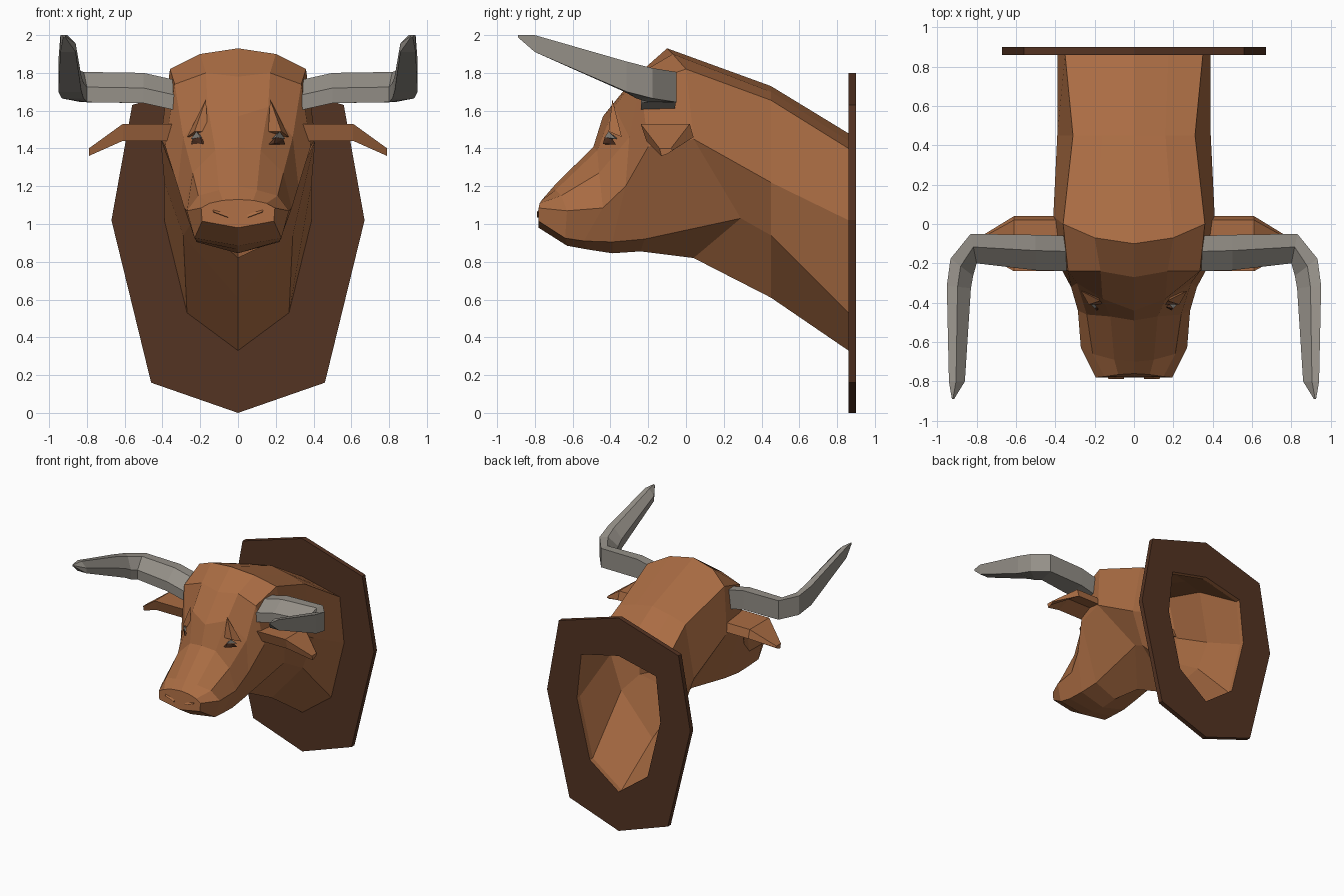
import bpy
import bmesh
from mathutils import Vector

cube = bpy.data.objects.get("Cube")
if cube:
    bpy.data.objects.remove(cube, do_unlink=True)


def material(name, rgb):
    mat = bpy.data.materials.new(name)
    mat.use_nodes = True
    mat.diffuse_color = (*rgb, 1)
    shader = mat.node_tree.nodes["Principled BSDF"]
    shader.inputs["Base Color"].default_value = (*rgb, 1)
    shader.inputs["Roughness"].default_value = 0.9
    return mat


HIDE = material("tan hide", (0.40, 0.15, 0.056))
WOOD = material("dark wood", (0.088, 0.033, 0.016))
HORN = material("grey horn", (0.296, 0.275, 0.243))


def finish(name, bm, mat):
    """Turn a bmesh into a flat shaded object."""
    bmesh.ops.recalc_face_normals(bm, faces=bm.faces)
    mesh = bpy.data.meshes.new(name)
    bm.to_mesh(mesh)
    bm.free()
    mesh.materials.append(mat)
    obj = bpy.data.objects.new(name, mesh)
    bpy.context.collection.objects.link(obj)
    return obj


def loft(name, rings, mat, cap_start=True, cap_end=True):
    """Skin a row of rings that have equal point counts."""
    bm = bmesh.new()
    loops = [[bm.verts.new(p) for p in ring] for ring in rings]
    for a, b in zip(loops, loops[1:]):
        for i in range(len(a)):
            j = (i + 1) % len(a)
            bm.faces.new((a[i], a[j], b[j], b[i]))
    if cap_start:
        bm.faces.new(loops[0])
    if cap_end:
        bm.faces.new(loops[-1])
    return finish(name, bm, mat)


def hull(name, points, mat):
    """Small faceted solid around a few points."""
    bm = bmesh.new()
    for p in points:
        bm.verts.new(p)
    bmesh.ops.convex_hull(bm, input=bm.verts)
    return finish(name, bm, mat)


def full_ring(half):
    """Complete a half section that starts and ends on the centre line."""
    return half + [(-x, y, z) for x, y, z in reversed(half[1:-1])]


def flip(points, side):
    return [(side * x, y, z) for x, y, z in points]


# Wall plaque: an eight sided board, open where the neck passes through
outer = [(0, 0), (.46, .16), (.67, 1.02), (.56, 1.63), (0, 1.8)]
inner = [(0, .33), (.27, .53), (.39, 1.02), (.35, 1.40), (0, 1.48)]


def board_ring(outline, y):
    return full_ring([(x, y, z) for x, z in outline])


loft("plaque", [board_ring(inner, .86), board_ring(outer, .86),
                board_ring(outer, .90), board_ring(inner, .90)],
     WOOD, False, False)

# Neck and head: half sections from throat to crown, open at the plaque
neck_back = [(0, .86, .33), (.27, .86, .53), (.39, .86, 1.02),
             (.35, .86, 1.40), (.175, .86, 1.44), (0, .86, 1.48)]
neck_end = [(x, .90, z) for x, y, z in neck_back]
neck_middle = [(0, .45, .61), (.29, .45, .94), (.39, .45, 1.22),
               (.31, .45, 1.655), (.16, .45, 1.70), (0, .45, 1.73)]
nape = [(0, .04, .82), (.23, .29, 1.03), (.41, .04, 1.45),
        (.36, 0, 1.82), (.2, -.07, 1.90), (0, -.10, 1.93)]
temple = [(0, -.24, .855), (.21, -.22, .92), (.385, -.2, 1.41),
          (.335, -.24, 1.74), (.17, -.24, 1.80), (0, -.27, 1.78)]
brow = [(0, -.39, .845), (.22, -.39, .905), (.32, -.32, 1.20),
        (.29, -.30, 1.46), (.16, -.38, 1.62), (0, -.44, 1.57)]
bridge = [(0, -.52, .865), (.22, -.54, .91), (.285, -.44, 1.085),
          (.24, -.46, 1.27), (.12, -.47, 1.39), (0, -.49, 1.41)]
muzzle = [(0, -.63, .885), (.23, -.64, .925), (.27, -.63, 1.07),
          (.21, -.66, 1.15), (.1, -.69, 1.18), (0, -.7, 1.20)]
nose = [(0, -.78, .98), (.19, -.78, 1.015), (.195, -.78, 1.085),
        (.15, -.775, 1.11), (.08, -.765, 1.125), (0, -.76, 1.13)]
sections = [neck_end, neck_back, neck_middle, nape,
            temple, brow, bridge, muzzle, nose]
loft("head_and_neck", [full_ring(s) for s in sections], HIDE, cap_start=False)

# Horn: box section with a bevelled upper edge, turned forward at the bend
profile = [(-.09, .08), (-.01, .08), (.09, 0), (.09, -.08), (-.09, -.08)]
# centre, inward direction, width scale, height scale
stations = [((.32, -.15, 1.68), (0, -1), 1, 1),
            ((.50, -.145, 1.72), (0, -1), 1, 1),
            ((.815, -.125, 1.725), (-.2, -.98), .85, 1),
            ((.875, -.22, 1.745), (-.8, -.6), .8, 1),
            ((.89, -.32, 1.78), (-1, -.1), .68, 1),
            ((.90, -.80, 1.955), (-1, 0), .45, .56),
            ((.92, -.89, 1.995), (-1, 0), .06, .08)]
horn_rings = []
for centre, (dx, dy), wide, high in stations:
    c = Vector(centre)
    horn_rings.append([tuple(c + Vector((dx * u * wide, dy * u * wide, w * high)))
                       for u, w in profile])

# Ear: drooping leaf, hollowed below, that tapers to a blunt tip
ear_profile = [(-.24, 1.53), (.02, 1.53), (.04, 1.46), (-.09, 1.49), (-.21, 1.44)]
ear_tip = [(-.14, 1.40), (-.08, 1.40), (-.07, 1.39), (-.10, 1.37), (-.13, 1.36)]
ear_rings = [[(x, y, z) for y, z in section] for x, section in
             ((.34, ear_profile), (.61, ear_profile), (.79, ear_tip))]

# Brow ridge, eye with a dark lower half, and nostril
ridge = [(.17, -.39, 1.66), (.16, -.41, 1.49), (.27, -.34, 1.46),
         (.23, -.41, 1.49), (.19, -.36, 1.47)]
eye = [(.18, -.41, 1.45), (.25, -.37, 1.45), (.22, -.41, 1.49),
       (.20, -.43, 1.46), (.21, -.36, 1.45)]
pupil = [(.16, -.42, 1.42), (.25, -.37, 1.42), (.19, -.44, 1.425),
         (.20, -.43, 1.46), (.24, -.39, 1.45), (.20, -.38, 1.42)]
nostril = [(.05, -.77, 1.03), (.13, -.77, 1.06), (.05, -.77, 1.06),
           (.14, -.76, 1.09), (.05, -.788, 1.035), (.13, -.788, 1.065)]

for label, side in (("left", 1), ("right", -1)):
    loft(label + "_horn", [flip(r, side) for r in horn_rings], HORN)
    loft(label + "_ear", [flip(r, side) for r in ear_rings], HIDE)
    hull(label + "_brow_ridge", flip(ridge, side), HIDE)
    hull(label + "_eye", flip(eye, side), HORN)
    hull(label + "_pupil", flip(pupil, side), WOOD)
    hull(label + "_nostril", flip(nostril, side), HIDE)
